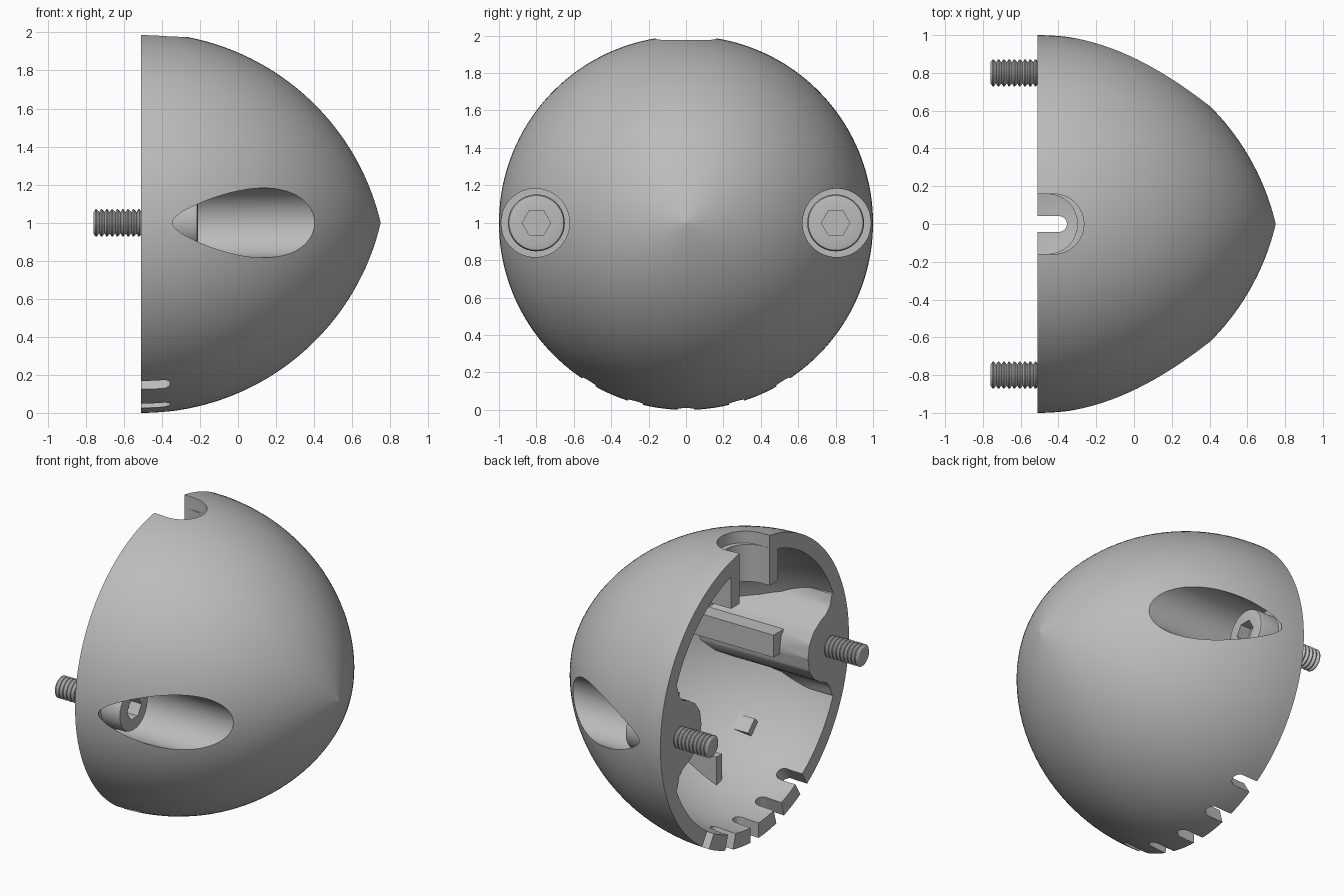
import bpy, bmesh, math
from mathutils import Matrix, Vector

cube = bpy.data.objects.get("Cube")
if cube:
    bpy.data.objects.remove(cube, do_unlink=True)

AXIS_Z = 0.999   # height of the dome's axis
RIM = -0.51      # x of the open rim
BOLT_Y = 0.80
ARC_DROP = 0.294

grey = bpy.data.materials.new("plain grey")
grey.use_nodes = True
colour = (0.5, 0.5, 0.5, 1)
grey.diffuse_color = colour
grey.node_tree.nodes["Principled BSDF"].inputs["Base Color"].default_value = colour


def finish(name, bm):
    bmesh.ops.remove_doubles(bm, verts=bm.verts, dist=1e-5)
    bmesh.ops.recalc_face_normals(bm, faces=bm.faces)
    mesh = bpy.data.meshes.new(name)
    bm.to_mesh(mesh)
    bm.free()
    mesh.materials.append(grey)
    ob = bpy.data.objects.new(name, mesh)
    bpy.context.collection.objects.link(ob)
    return ob


def lathe(name, profile, y=0, steps=64):
    """Spin (x, radius) points round a line parallel to x."""
    bm = bmesh.new()
    vs = [bm.verts.new((x, 0, r)) for x, r in profile]
    edges = [bm.edges.new(pair) for pair in zip(vs, vs[1:])]
    bmesh.ops.spin(bm, geom=vs + edges, cent=(0, 0, 0), axis=(1, 0, 0),
                   angle=2 * math.pi, steps=steps, use_merge=True)
    bmesh.ops.translate(bm, verts=bm.verts, vec=(0, y, AXIS_Z))
    return finish(name, bm)


def prism(name, points, direction, turn=0):
    """Extrude an outline given relative to the dome axis, then turn it about x."""
    bm = bmesh.new()
    face = bm.faces.new([bm.verts.new(p) for p in points])
    new = bmesh.ops.extrude_face_region(bm, geom=[face])["geom"]
    bmesh.ops.translate(bm, vec=direction,
                        verts=[v for v in new if isinstance(v, bmesh.types.BMVert)])
    move = Matrix.Translation((0, 0, AXIS_Z)) @ Matrix.Rotation(turn, 4, 'X')
    bmesh.ops.transform(bm, matrix=move, verts=bm.verts)
    return finish(name, bm)


def box(name, x, y, z, turn=0):
    pts = [(x[0], y[0], z[0]), (x[1], y[0], z[0]), (x[1], y[1], z[0]), (x[0], y[1], z[0])]
    return prism(name, pts, (0, 0, z[1] - z[0]), turn)


def slot(name, end, half, z, turn=0):
    """Round-ended slot open towards the rim."""
    pts = [(-0.8, half, z[0]), (-0.8, -half, z[0])]
    for i in range(17):
        a = -math.pi / 2 + math.pi * i / 16
        pts.append((end - half + half * math.cos(a), half * math.sin(a), z[0]))
    return prism(name, pts, (0, 0, z[1] - z[0]), turn)


def cut(ob, cutters):
    """Subtract each cutter, bake the result and remove the cutter."""
    for c in cutters:
        c.hide_render = True
        mod = ob.modifiers.new("cut", 'BOOLEAN')
        mod.operation, mod.solver, mod.object = 'DIFFERENCE', 'EXACT', c
    deps = bpy.context.evaluated_depsgraph_get()
    deps.update()
    mesh = bpy.data.meshes.new_from_object(ob.evaluated_get(deps))
    ob.modifiers.clear()
    ob.data = mesh
    for c in cutters:
        bpy.data.objects.remove(c, do_unlink=True)


def smooth(ob):
    bpy.ops.object.select_all(action='DESELECT')
    ob.select_set(True)
    bpy.context.view_layer.objects.active = ob
    bpy.ops.object.shade_smooth_by_angle(angle=math.radians(30))


def ogive(radius, count=40):
    reach = math.sqrt(radius ** 2 - ARC_DROP ** 2)
    pts = []
    for i in range(count + 1):
        d = reach * math.sin(math.pi / 2 * i / count)
        pts.append((RIM + d, max(0, math.sqrt(radius ** 2 - d * d) - ARC_DROP)))
    return pts


# Dome and the hollow inside it
dome = lathe("dome_shell", [(RIM, 0)] + ogive(1.294), steps=160)
inside = ogive(1.194)
hollow = lathe("hollow", [(-0.6, 0), (-0.6, inside[0][1])] + inside, steps=128)

# Solid parts left standing in the hollow: bolt bosses, ribs, notch block, lugs
solids = []
half = [(0.565, 0), (0.58, 0.09), (0.63, 0.16), (0.70, 0.205), (0.76, 0.23),
        (0.80, 0.27), (0.82, 0.34), (1.1, 0.4)]
outline = half + [(y, -z) for y, z in reversed(half[1:])]
for s in (-1, 1):
    solids.append(prism("boss", [(-0.8, s * y, z) for y, z in outline], (1.8, 0, 0)))
    solids.append(box("boss_rib", (-0.3, 1), sorted((s * 0.5, s * 0.7)), (-0.02, 0.13)))
    solids.append(box("lug", (-0.1, 0.05), (-0.05, 0.05), (-1.1, -0.78), s * math.pi / 4))
solids.append(box("notch_block", (-0.8, -0.2), (-0.25, 0.25), (0.65, 1.2)))
solids.append(box("floor_rib", (-0.1, 0.6), (-0.24, -0.18), (-1.1, -0.62)))
cut(hollow, solids)

# Openings: screw pockets, stepped top notch, fan of slots along the bottom
openings = [hollow]
for s in (-1, 1):
    openings.append(lathe("pocket", [(-0.35, 0), (-0.35, 0.183), (1.2, 0.183), (1.2, 0)],
                          y=s * 0.806, steps=96))
openings.append(slot("notch_top", -0.265, 0.16, (0.90, 1.3)))
openings.append(slot("notch_lower", -0.30, 0.159, (0.3, 0.95)))
for k in range(-2, 3):
    openings.append(slot("vent", -0.355, 0.042, (-1.2, -0.7), math.radians(15.7 * k)))
cut(dome, openings)
smooth(dome)

# Socket screws with ridged threads
for side, s in (("front", -1), ("back", 1)):
    thread = [(-0.76, 0), (-0.76, 0.055)]
    pitch = 0.028
    for i in range(9):
        x = -0.757 + i * pitch
        thread += [(x + pitch * 0.3, 0.072), (x + pitch * 0.5, 0.072), (x + pitch, 0.056)]
    thread += [(-0.45, 0.056), (-0.45, 0)]
    smooth(lathe(side + "_screw_thread", thread, y=s * BOLT_Y, steps=40))

    head = lathe(side + "_screw_head",
                 [(-0.355, 0), (-0.355, 0.152), (-0.23, 0.152), (-0.215, 0.146),
                  (-0.21, 0.125), (-0.21, 0)], y=s * BOLT_Y)
    hexagon = [(-0.29, s * BOLT_Y + 0.076 * math.cos(i * math.pi / 3),
                0.076 * math.sin(i * math.pi / 3)) for i in range(6)]
    cut(head, [prism("socket", hexagon, (0.2, 0, 0))])
    smooth(head)
